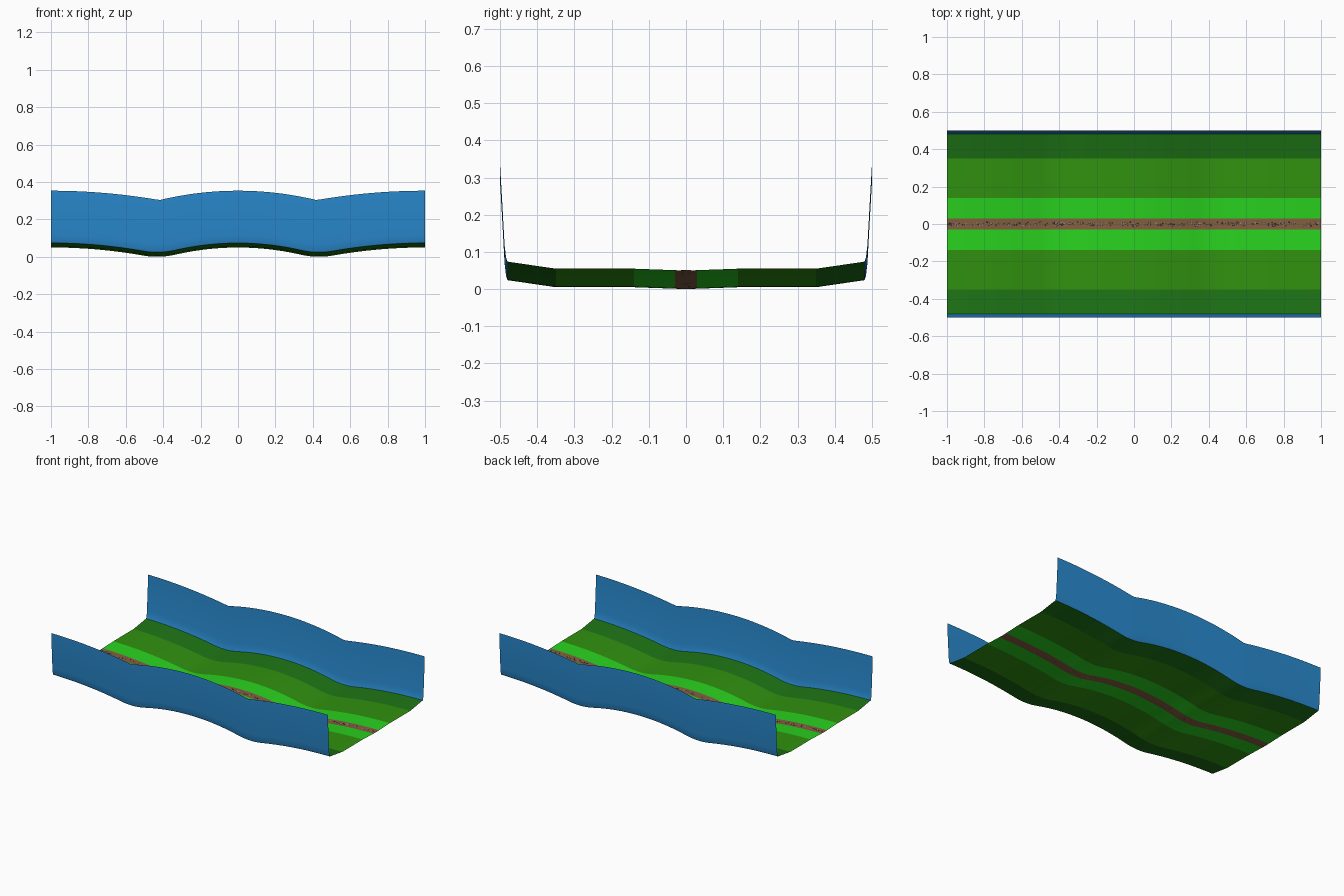
import bpy, bmesh, math, random
from mathutils import Matrix

if "Cube" in bpy.data.objects:
    bpy.data.objects.remove(bpy.data.objects["Cube"])

random.seed(4)
N = 96          # steps along the length
DIP = 0.42      # distance of each valley from the middle


def ridge(x):
    # rolling hills with sharp valleys, 0 to 1
    a = min(abs(x), 1.0)
    u = a / DIP if a < DIP else (1 - a) / (1 - DIP)
    return 1 - u * u


def smooth_ridge(x, w=0.08):
    # same hills with rounded valleys
    avg = lambda c: sum(ridge(c + w * k / 8) for k in range(-8, 9)) / 17
    lo = avg(DIP)
    return max(0.0, (avg(x) - lo) / (1 - lo))


def height(x, sharp):
    return 0.05 * ((1 - sharp) * smooth_ridge(x) + sharp * ridge(x))


def material(name, rgb):
    m = bpy.data.materials.new(name)
    lin = [c / 12.92 if c < 0.04 else ((c + 0.055) / 1.055) ** 2.4 for c in rgb]
    m.diffuse_color = (*lin, 1)
    m.use_nodes = True
    m.node_tree.nodes["Principled BSDF"].inputs["Base Color"].default_value = m.diffuse_color
    return m


def finish(name, bm, mat):
    me = bpy.data.meshes.new(name)
    bm.to_mesh(me)
    bm.free()
    ob = bpy.data.objects.new(name, me)
    bpy.context.collection.objects.link(ob)
    me.materials.append(mat)
    return ob


def band(name, profile, mat):
    # sweep a half profile (y, z, sharpness) along x, then mirror across y
    bm = bmesh.new()
    rows = []
    for i in range(N + 1):
        x = -1 + 2 * i / N
        rows.append([bm.verts.new((x, y, z + height(x, s))) for y, z, s in profile])
    for a, b in zip(rows, rows[1:]):
        for j in range(len(profile) - 1):
            bm.faces.new((a[j], b[j], b[j + 1], a[j + 1])).smooth = True
    ob = finish(name, bm, mat)
    mod = ob.modifiers.new("mirror", 'MIRROR')
    mod.use_axis = (False, True, False)
    mod.merge_threshold = 0.0001
    return ob


# ground bands from the middle outwards
band("path", [(0, 0, 0), (0.03, 0.001, 0)], material("earth", (0.52, 0.37, 0.25)))
band("inner_grass", [(0.03, 0.001, 0), (0.14, 0.005, 0)],
     material("bright_grass", (0.16, 0.82, 0.12)))
band("outer_grass", [(0.14, 0.005, 0), (0.35, 0.005, 0)],
     material("mid_grass", (0.19, 0.57, 0.06)))
band("bank", [(0.35, 0.005, 0), (0.415, 0.0145, 0), (0.48, 0.024, 0)],
     material("dark_grass", (0.11, 0.44, 0.08)))

# blue side walls, rounded at the foot, sharp valleys at the top
band("side_wall", [(0.48, 0.024, 0), (0.484, 0.035, 0.1), (0.488, 0.07, 0.3),
                   (0.494, 0.18, 0.7), (0.5, 0.285, 1), (0.5, 0.303, 1)],
     material("sky_blue", (0.16, 0.54, 0.81)))

# loose stones along the middle of the path
for name, rgb, count in (("light_stones", (0.6, 0.55, 0.55), 130),
                         ("dark_stones", (0.28, 0.25, 0.27), 130)):
    bm = bmesh.new()
    for _ in range(count):
        x, y = random.uniform(-0.99, 0.99), random.uniform(-0.01, 0.01)
        r = random.uniform(0.003, 0.006)
        mat = (Matrix.Translation((x, y, height(x, 0) + 0.001))
               @ Matrix.Rotation(random.uniform(0, math.tau), 4, 'Z')
               @ Matrix.Diagonal((r, r * 0.8, 0.001, 1)))
        bmesh.ops.create_icosphere(bm, subdivisions=1, radius=1, matrix=mat)
    finish(name, bm, material(name, rgb))
